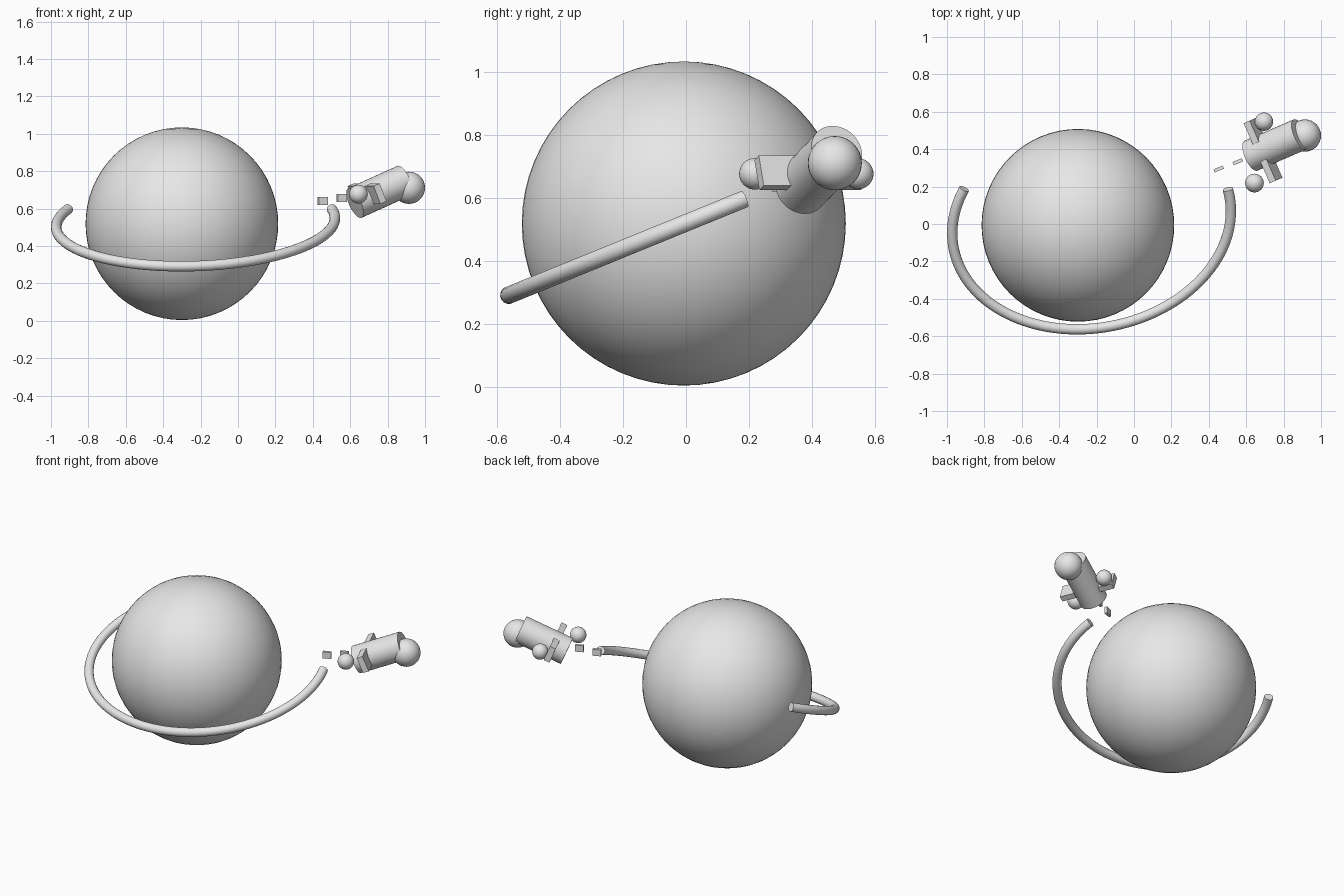
import bpy
import math
from mathutils import Vector, Matrix

if "Cube" in bpy.data.objects:
    bpy.data.objects.remove(bpy.data.objects["Cube"])

grey = bpy.data.materials.new("light_grey")
grey.diffuse_color = (0.8, 0.8, 0.8, 1)
grey.use_nodes = True
grey.node_tree.nodes["Principled BSDF"].inputs["Base Color"].default_value = grey.diffuse_color


def finish(name, smooth=True):
    ob = bpy.context.object
    ob.name = name
    ob.data.materials.clear()
    ob.data.materials.append(grey)
    if smooth:
        bpy.ops.object.shade_smooth_by_angle(angle=math.radians(35))
    return ob


def ball(name, loc, r, segs=32):
    bpy.ops.mesh.primitive_uv_sphere_add(segments=segs, ring_count=segs // 2, radius=r, location=loc)
    return finish(name)


def box(name, loc, size, rot):
    bpy.ops.mesh.primitive_cube_add(size=1)
    ob = finish(name, False)
    ob.matrix_world = Matrix.Translation(loc) @ rot.to_4x4() @ Matrix.Diagonal((*size, 1))
    return ob


# Planet
ball("planet", (-0.30, -0.007, 0.519), 0.515, 64)

# Orbit trail: open elliptical tube in a tilted plane
curve = bpy.data.curves.new("orbit_trail", 'CURVE')
curve.dimensions = '3D'
curve.bevel_depth = 0.028
curve.bevel_resolution = 6
curve.use_fill_caps = True
spline = curve.splines.new('POLY')
count = 80
spline.points.add(count - 1)
for i, pt in enumerate(spline.points):
    a = math.radians(-204 + 216 * i / (count - 1))
    x = -0.227 + 0.745 * math.cos(a)
    y = 0.01 + 0.059 * math.cos(a) + 0.57 * math.sin(a)
    pt.co = (x, y, 0.521 + 0.408 * y, 1)
trail = bpy.data.objects.new("orbit_trail", curve)
bpy.context.collection.objects.link(trail)
bpy.ops.object.select_all(action='DESELECT')
trail.select_set(True)
bpy.context.view_layer.objects.active = trail
bpy.ops.object.convert(target='MESH')
finish("orbit_trail")

# Rocket frame: along the body, sideways, upward
base, top = Vector((0.625, 0.365, 0.63)), Vector((0.888, 0.479, 0.749))
along = (top - base).normalized()
side = Vector((0, 0, 1)).cross(along).normalized()
up = along.cross(side)
frame = Matrix((along, side, up)).transposed()

# Rocket body and nose
bpy.ops.mesh.primitive_cylinder_add(vertices=32, radius=0.087, depth=(top - base).length,
                                    location=(base + top) / 2,
                                    rotation=along.to_track_quat('Z', 'Y').to_euler())
finish("rocket_body")
ball("rocket_nose", (0.914, 0.473, 0.711), 0.086)

# Fins on both sides of the body
for name, s in (("left_fin", 1), ("right_fin", -1)):
    box(name, Vector((0.69, 0.393, 0.68)) + side * s * 0.11, (0.038, 0.13, 0.103), frame)

# Round thrusters
ball("right_thruster", (0.644, 0.219, 0.677), 0.05)
ball("left_thruster", (0.695, 0.547, 0.677), 0.049)

# Exhaust dashes
turn = Matrix.Rotation(math.radians(22.5), 3, 'Z')
box("exhaust_dash_far", (0.453, 0.294, 0.641), (0.053, 0.018, 0.043), turn)
box("exhaust_dash_near", (0.555, 0.333, 0.656), (0.053, 0.018, 0.043), turn)
